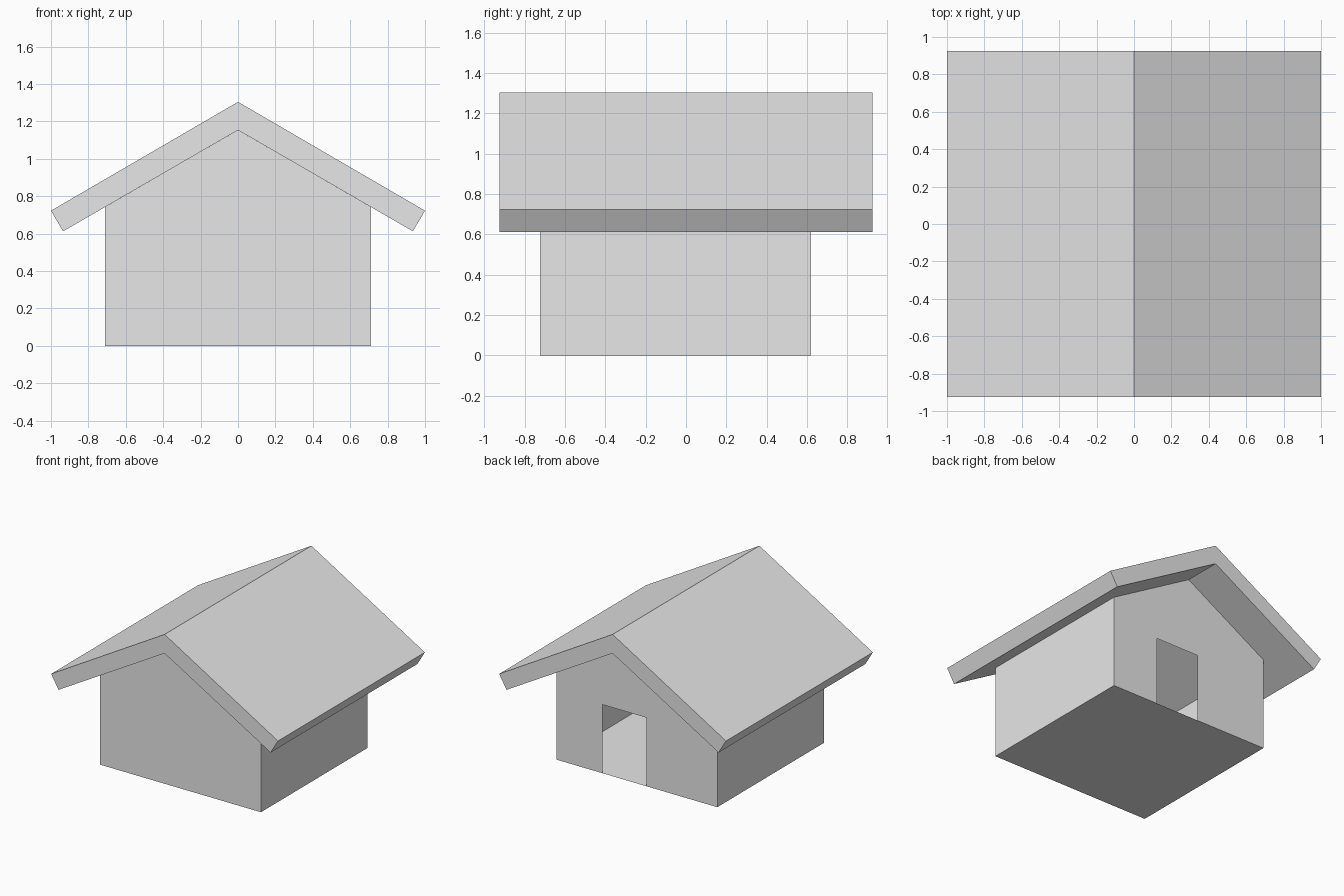
import bpy, bmesh

cube = bpy.data.objects.get("Cube")
if cube:
    bpy.data.objects.remove(cube, do_unlink=True)

HALF = 0.71                      # half width of the house
FRONT, BACK = -0.725, 0.62       # gable wall positions
EAVE, RIDGE = 0.742, 1.153       # wall top and inner ridge heights
DOOR_L, DOOR_R, DOOR_H = 0.303, -0.085, 0.547
OVERHANG = 0.925

grey = bpy.data.materials.new("plain grey")
grey.use_nodes = True
grey.diffuse_color = (0.8, 0.8, 0.8, 1)
grey.node_tree.nodes["Principled BSDF"].inputs["Base Color"].default_value = (0.8, 0.8, 0.8, 1)


def make_object(name, bm):
    bmesh.ops.remove_doubles(bm, verts=bm.verts, dist=0.0001)
    bmesh.ops.recalc_face_normals(bm, faces=bm.faces)
    mesh = bpy.data.meshes.new(name)
    bm.to_mesh(mesh)
    bm.free()
    mesh.materials.append(grey)
    obj = bpy.data.objects.new(name, mesh)
    bpy.context.collection.objects.link(obj)
    return obj


def add_face(bm, points):
    return bm.faces.new([bm.verts.new(p) for p in points])


# Thin-walled house body: plain front gable, back gable with a doorway
bm = bmesh.new()
gable = [(HALF, 0), (HALF, EAVE), (0, RIDGE), (-HALF, EAVE), (-HALF, 0)]
doorway = [(DOOR_R, 0), (DOOR_R, DOOR_H), (DOOR_L, DOOR_H), (DOOR_L, 0)]
add_face(bm, [(x, FRONT, z) for x, z in gable])
add_face(bm, [(x, BACK, z) for x, z in gable + doorway])
for x in (-HALF, HALF):
    add_face(bm, [(x, FRONT, 0), (x, BACK, 0), (x, BACK, EAVE), (x, FRONT, EAVE)])
# Floor shares the threshold corners with the back wall
add_face(bm, [(HALF, FRONT, 0), (-HALF, FRONT, 0), (-HALF, BACK, 0),
              (DOOR_R, BACK, 0), (DOOR_L, BACK, 0), (HALF, BACK, 0)])
make_object("house_walls", bm)

# Solid gabled roof: half profile extruded along y, mirrored in x
bm = bmesh.new()
slope = [(0, 1.304), (1, 0.722), (0.935, 0.612), (0, RIDGE)]
face = add_face(bm, [(x, -OVERHANG, z) for x, z in slope])
result = bmesh.ops.extrude_face_region(bm, geom=[face], use_keep_orig=True)
verts = [g for g in result["geom"] if isinstance(g, bmesh.types.BMVert)]
bmesh.ops.translate(bm, verts=verts, vec=(0, 2 * OVERHANG, 0))
# Drop the hidden face under the ridge so both halves join
inner = [f for f in bm.faces if all(abs(v.co.x) < 0.001 for v in f.verts)]
bmesh.ops.delete(bm, geom=inner, context='FACES')
roof = make_object("gabled_roof", bm)
mirror = roof.modifiers.new("mirror", 'MIRROR')
mirror.use_clip = True
